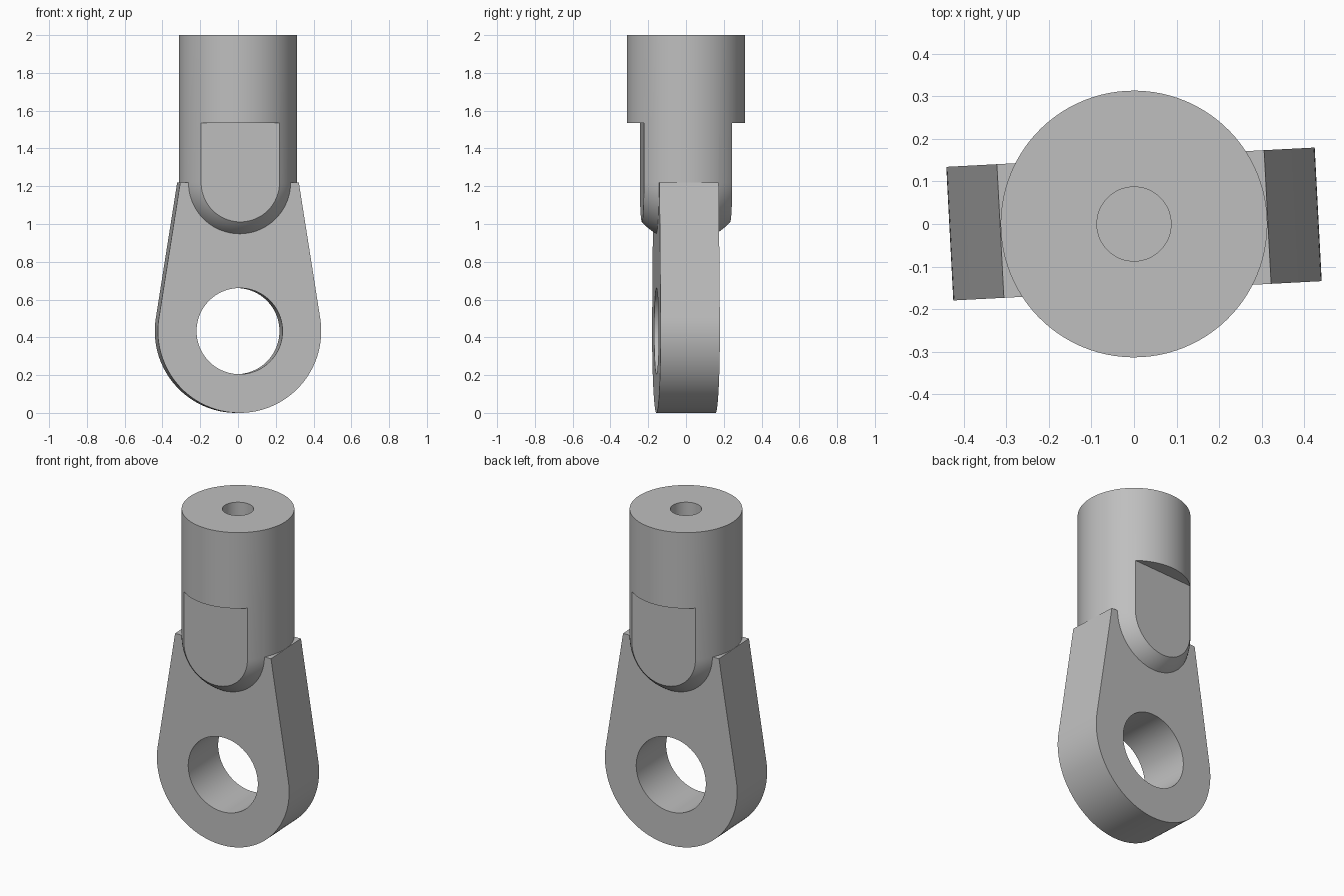
import bpy, bmesh
from math import sin, cos, pi, atan2, acos, hypot, radians
from mathutils import Matrix, Vector

cube = bpy.data.objects.get("Cube")
if cube:
    bpy.data.objects.remove(cube, do_unlink=True)

TURN = radians(3)            # whole part is turned slightly about z
NECK_R, NECK_Z, TOP = 0.313, 1.219, 2.0
BORE_R, BORE_Z = 0.087, 1.3
EYE_R, HOLE_R, HALF_T = 0.433, 0.228, 0.157
SHOULDER_X, SHOULDER_Z = 0.314, 1.221
FLAT_Y, FLAT_TOP = 0.234, 1.535

steel = bpy.data.materials.new("grey_steel")
steel.use_nodes = True
grey = (0.52, 0.52, 0.52, 1)
steel.diffuse_color = grey
steel.node_tree.nodes["Principled BSDF"].inputs["Base Color"].default_value = grey


def make_object(name, bm):
    bmesh.ops.remove_doubles(bm, verts=bm.verts, dist=1e-5)
    bmesh.ops.recalc_face_normals(bm, faces=bm.faces)
    mesh = bpy.data.meshes.new(name)
    bm.to_mesh(mesh)
    bm.free()
    mesh.materials.append(steel)
    obj = bpy.data.objects.new(name, mesh)
    bpy.context.collection.objects.link(obj)
    return obj


def lathe(name, profile, steps=96):
    bm = bmesh.new()
    verts = [bm.verts.new((r, 0, z)) for r, z in profile]
    edges = [bm.edges.new(pair) for pair in zip(verts, verts[1:])]
    bmesh.ops.spin(bm, geom=verts + edges, cent=(0, 0, 0), axis=(0, 0, 1),
                   angle=2 * pi, steps=steps, use_duplicate=False)
    return make_object(name, bm)


def extrude_outline(name, outline, half):
    bm = bmesh.new()
    face = bm.faces.new([bm.verts.new((x, -half, z)) for x, z in outline])
    new = bmesh.ops.extrude_face_region(bm, geom=[face])["geom"]
    bmesh.ops.translate(bm, vec=(0, 2 * half, 0),
                        verts=[v for v in new if isinstance(v, bmesh.types.BMVert)])
    return make_object(name, bm)


def combine(target, tool, operation):
    mod = target.modifiers.new(operation.lower(), 'BOOLEAN')
    mod.operation, mod.object, mod.solver = operation, tool, 'EXACT'
    tool.hide_render = True
    bpy.context.view_layer.objects.active = target
    bpy.ops.object.modifier_apply(modifier=mod.name)
    bpy.data.objects.remove(tool, do_unlink=True)


# Neck: bored cylinder with a hemispherical lower end
dome = [(NECK_R * sin(a), NECK_Z - NECK_R * cos(a))
        for a in (i * pi / 48 for i in range(25))]
neck = lathe("rod_eye", dome + [(NECK_R, TOP), (BORE_R, TOP),
                                (BORE_R, BORE_Z), (0, BORE_Z)])

# Two wrench flats
for side in (-1, 1):
    bm = bmesh.new()
    bmesh.ops.create_cube(bm, size=1, matrix=Matrix.Translation(
        (0, side * (FLAT_Y + 0.25), FLAT_TOP - 0.5)) @ Matrix.Diagonal((1, 0.5, 1, 1)))
    combine(neck, make_object("flat_cutter", bm), 'DIFFERENCE')

# Eye plate: round lower end with straight sides tangent to it
dx, dz = SHOULDER_X, SHOULDER_Z - EYE_R
start = atan2(dz, dx) - acos(EYE_R / hypot(dx, dz))
sweep = pi + 2 * start
arc = [start - sweep * i / 72 for i in range(73)]
outline = [(EYE_R * cos(a), EYE_R + EYE_R * sin(a)) for a in arc]
plate = extrude_outline("eye_plate", outline + [(-SHOULDER_X, SHOULDER_Z),
                                                (SHOULDER_X, SHOULDER_Z)], HALF_T)

# Pin hole through the plate
ring = [2 * pi * i / 96 for i in range(96)]
pin = extrude_outline("pin_cutter", [(HOLE_R * cos(a), EYE_R + HOLE_R * sin(a))
                                     for a in ring], 0.4)
combine(plate, pin, 'DIFFERENCE')
combine(neck, plate, 'UNION')

# Turn the finished part and shade it
neck.data.transform(Matrix.Rotation(TURN, 4, 'Z'))
bpy.ops.object.select_all(action='DESELECT')
neck.select_set(True)
bpy.context.view_layer.objects.active = neck
bpy.ops.object.shade_smooth_by_angle(angle=radians(20))
